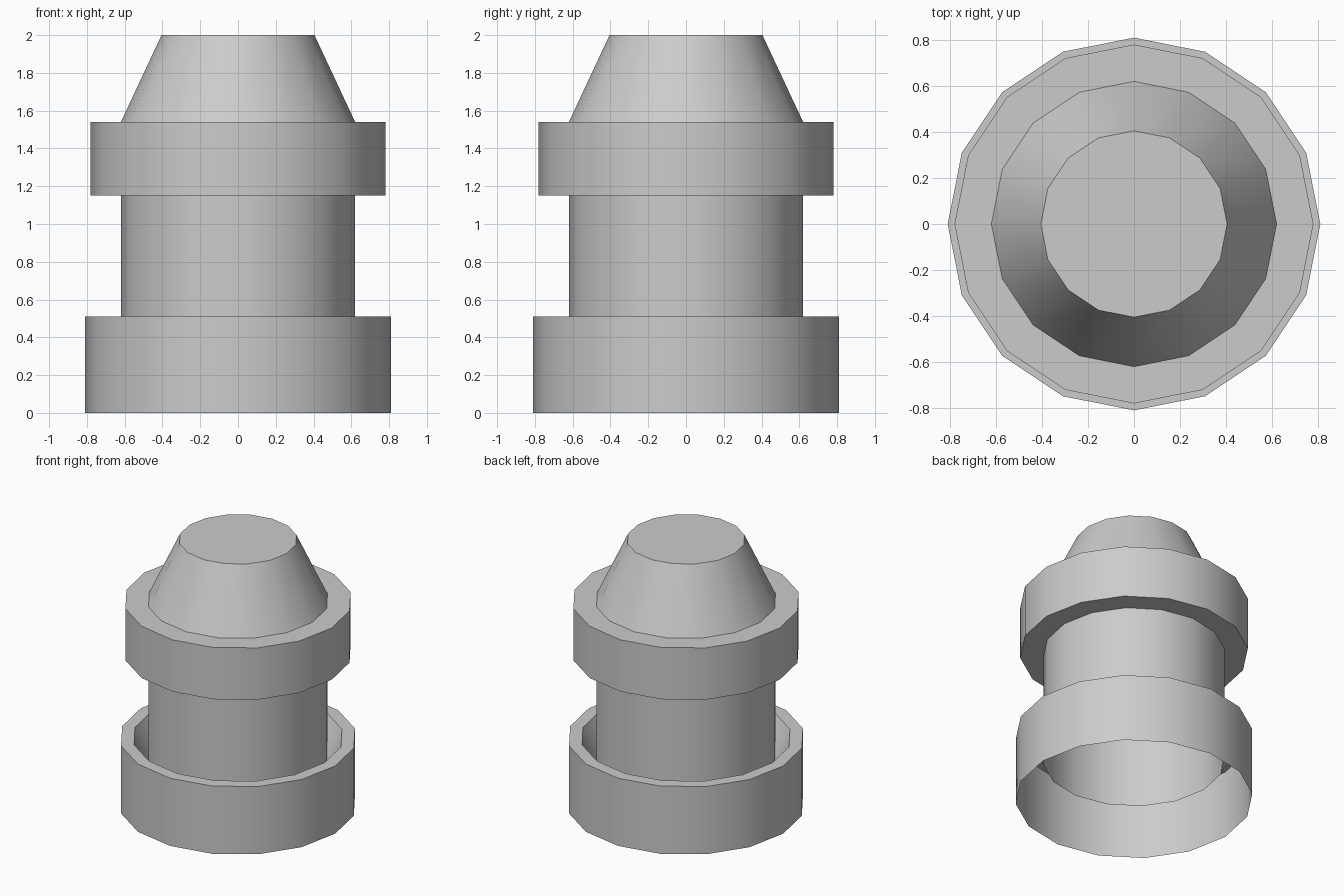
import bpy, bmesh
from math import cos, sin, pi, radians

if "Cube" in bpy.data.objects:
    bpy.data.objects.remove(bpy.data.objects["Cube"])

SIDES = 16


def lathe(name, profile, cap_top=False):
    """Spin (radius, z) points listed from the outside bottom upward."""
    bm = bmesh.new()
    rings = [[bm.verts.new((r * cos(2 * pi * i / SIDES), r * sin(2 * pi * i / SIDES), z))
              for i in range(SIDES)] for r, z in profile]
    for low, high in zip(rings, rings[1:]):
        for i in range(SIDES):
            j = (i + 1) % SIDES
            bm.faces.new((low[i], low[j], high[j], high[i]))
    if cap_top:
        bm.faces.new(rings[-1])
    mesh = bpy.data.meshes.new(name)
    bm.to_mesh(mesh)
    bm.free()
    obj = bpy.data.objects.new(name, mesh)
    bpy.context.collection.objects.link(obj)
    bpy.ops.object.select_all(action='DESELECT')
    obj.select_set(True)
    bpy.context.view_layer.objects.active = obj
    bpy.ops.object.shade_smooth_by_angle(angle=radians(30))
    return obj


# open-bottomed base with a rim and a funnel running in to the column
lathe("base_cup", [(0.81, 0), (0.81, 0.51), (0.72, 0.51), (0.62, 0.30)])

# hollow column rising out of the base
lathe("column", [(0.62, 0.30), (0.62, 1.15)])

# wide collar with flat ledges above and below
lathe("collar", [(0.62, 1.15), (0.78, 1.15), (0.78, 1.54), (0.62, 1.54)])

# tapered top with a flat cap
lathe("tapered_top", [(0.62, 1.54), (0.405, 2.0)], cap_top=True)
